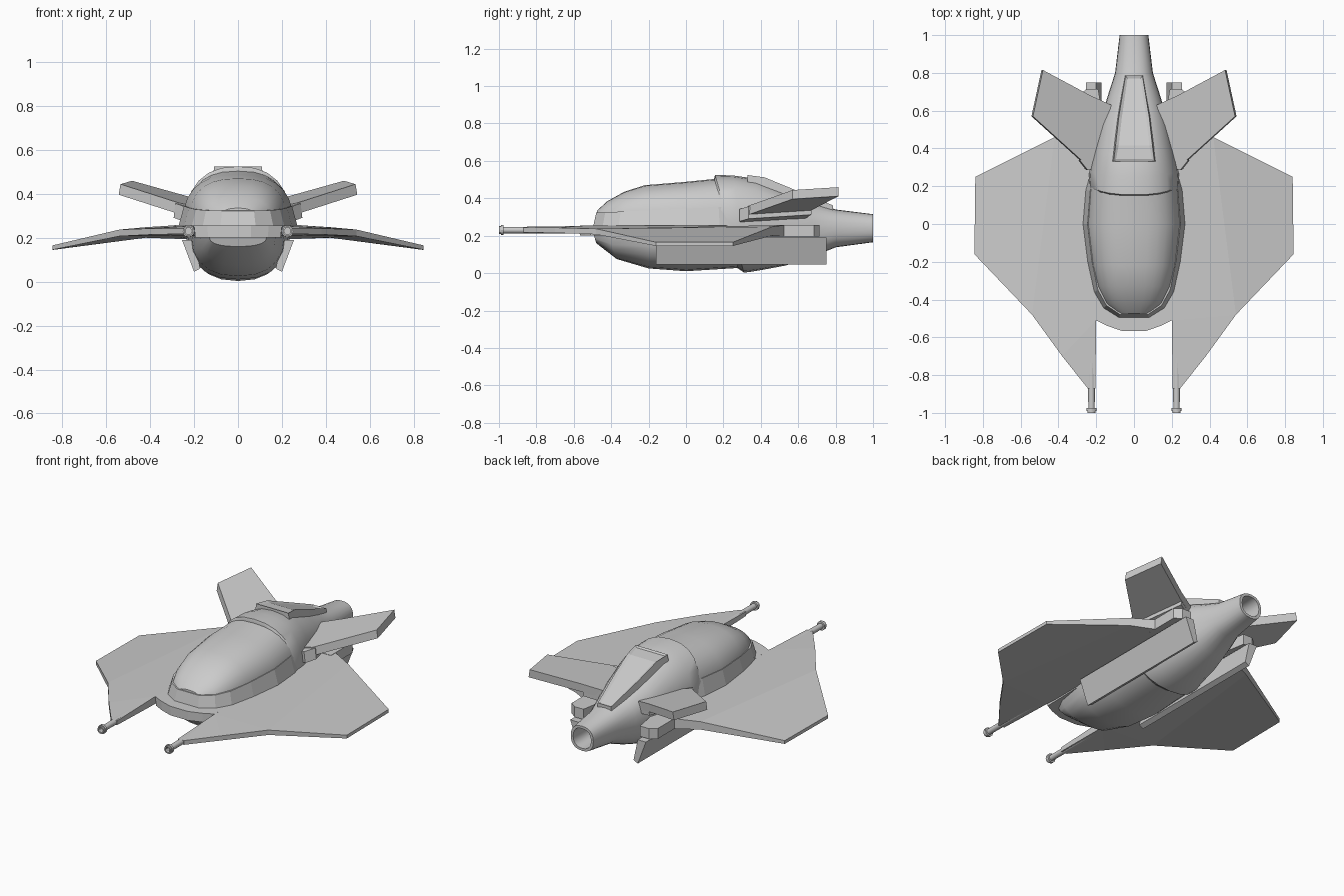
import bpy, bmesh, math

if "Cube" in bpy.data.objects:
    bpy.data.objects.remove(bpy.data.objects["Cube"])


def finish(name, bm, mirror=False, smooth=None):
    bmesh.ops.recalc_face_normals(bm, faces=bm.faces)
    me = bpy.data.meshes.new(name)
    bm.to_mesh(me)
    bm.free()
    ob = bpy.data.objects.new(name, me)
    bpy.context.collection.objects.link(ob)
    if mirror:
        ob.modifiers.new("mirror", 'MIRROR').use_mirror_merge = False
    if smooth:
        bpy.ops.object.select_all(action='DESELECT')
        ob.select_set(True)
        bpy.context.view_layer.objects.active = ob
        bpy.ops.object.shade_smooth_by_angle(angle=math.radians(smooth))
    return ob


def loft(name, sections, n=20, p=0.85, cx=0.0, mirror=False, smooth=30):
    """Sections: (y at top, y at bottom, half width, z top, z bottom, z widest)."""
    bm = bmesh.new()
    rings = []
    for yt, yb, w, zt, zb, zc in sections:
        ring = []
        for i in range(n):
            a = 2 * math.pi * i / n
            c, s = math.cos(a), math.sin(a)
            x = math.copysign(abs(c) ** p, c) * w
            sz = math.copysign(abs(s) ** p, s)
            z = zc + sz * ((zt - zc) if s > 0 else (zc - zb))
            t = (z - zb) / max(zt - zb, 1e-6)
            ring.append(bm.verts.new((cx + x, yb + (yt - yb) * t, z)))
        rings.append(ring)
    for r0, r1 in zip(rings, rings[1:]):
        for i in range(n):
            j = (i + 1) % n
            bm.faces.new((r0[i], r0[j], r1[j], r1[i]))
    bm.faces.new(rings[0])
    bm.faces.new(rings[-1])
    return finish(name, bm, mirror, smooth)


def slab(name, top, bottom, cells=None, mirror=True):
    """Plate between two matching outlines, optionally split into cells."""
    bm = bmesh.new()
    t = [bm.verts.new(v) for v in top]
    b = [bm.verts.new(v) for v in bottom]
    n = len(t)
    for cell in cells or [range(n)]:
        bm.faces.new([t[i] for i in cell])
        bm.faces.new([b[i] for i in reversed(cell)])
    for i in range(n):
        j = (i + 1) % n
        bm.faces.new((t[i], b[i], b[j], t[j]))
    return finish(name, bm, mirror)


# belly under the cockpit
loft("belly", [
    (-0.50, -0.48, 0.13, 0.23, 0.16, 0.20),
    (-0.43, -0.37, 0.17, 0.24, 0.075, 0.20),
    (-0.20, -0.20, 0.21, 0.25, 0.025, 0.21),
    (0.00, 0.00, 0.23, 0.25, 0.01, 0.21),
    (0.32, 0.32, 0.225, 0.25, 0.03, 0.21)])

# rear hull tapering to a hollow tail pipe
loft("rear_hull", [
    (0.15, 0.27, 0.235, 0.505, 0.03, 0.27),
    (0.155, 0.31, 0.24, 0.525, 0.003, 0.27),
    (0.25, 0.34, 0.235, 0.522, 0.006, 0.27),
    (0.37, 0.39, 0.215, 0.505, 0.014, 0.265),
    (0.55, 0.53, 0.18, 0.43, 0.04, 0.25),
    (0.68, 0.67, 0.14, 0.38, 0.085, 0.24),
    (0.80, 0.80, 0.10, 0.34, 0.138, 0.24),
    (1.00, 1.00, 0.076, 0.315, 0.165, 0.24),
    (1.00, 1.00, 0.06, 0.30, 0.18, 0.24),
    (0.85, 0.85, 0.055, 0.295, 0.185, 0.24)], n=24)

# canopy dome
loft("canopy", [
    (-0.475, -0.48, 0.09, 0.335, 0.25, 0.27),
    (-0.42, -0.42, 0.155, 0.385, 0.25, 0.27),
    (-0.33, -0.33, 0.195, 0.435, 0.25, 0.27),
    (-0.22, -0.22, 0.222, 0.470, 0.25, 0.27),
    (0.00, 0.00, 0.25, 0.488, 0.25, 0.27),
    (0.17, 0.24, 0.235, 0.505, 0.25, 0.27)], n=28, p=0.8)

# faceted collar around the canopy base
half = [(0.08, -0.495), (0.16, -0.445), (0.21, -0.36), (0.245, -0.2),
        (0.27, 0.0), (0.255, 0.18), (0.215, 0.32)]
outline = half + [(-x, y) for x, y in reversed(half)]
slab("canopy_collar",
     [(x * 0.91, y * 0.97, 0.345 + 0.045 * y) for x, y in outline],
     [(x, y, 0.255) for x, y in outline], mirror=False)

# nose plate between the wing roots
half = [(0.06, -0.567), (0.14, -0.54), (0.2, -0.51), (0.22, 0.4)]
outline = half + [(-x, y) for x, y in reversed(half)]
slab("nose_plate", [(x, y, 0.255) for x, y in outline],
     [(x * 0.97, y, 0.20) for x, y in outline], mirror=False)

# drooping wings: x, y, top z, bottom z
wing = [(0.20, -0.51, 0.255, 0.21), (0.205, -0.87, 0.243, 0.217),
        (0.245, -0.87, 0.243, 0.217), (0.38, -0.70, 0.243, 0.215),
        (0.54, -0.48, 0.237, 0.207), (0.845, -0.16, 0.165, 0.145),
        (0.84, 0.25, 0.165, 0.145), (0.42, 0.46, 0.248, 0.20),
        (0.28, 0.53, 0.257, 0.195), (0.15, 0.53, 0.257, 0.195)]
slab("wing", [(x, y, a) for x, y, a, b in wing], [(x, y, b) for x, y, a, b in wing],
     cells=[(0, 1, 2, 3), (0, 3, 4), (4, 5, 6, 7), (0, 4, 7, 8, 9)])

# block behind each wing root
block = [(0.15, 0.48), (0.29, 0.48), (0.29, 0.685), (0.25, 0.715), (0.19, 0.715)]
slab("wing_root_block", [(x, y, 0.258) for x, y in block],
     [(x, y, 0.195) for x, y in block])

# guns at the wing tips of the nose
loft("gun", [(y, y, r, 0.23 + r, 0.23 - r, 0.23) for y, r in
             [(-0.50, 0.02), (-0.975, 0.017), (-0.975, 0.027), (-0.99, 0.027),
              (-0.99, 0.022), (-1.0, 0.022), (-1.0, 0.015), (-0.96, 0.015)]],
     n=12, p=1.0, cx=0.225, mirror=True)

# slanted strakes below the wings
strake = [(0.255, 0.19), (0.20, 0.045), (0.172, 0.06), (0.20, 0.19)]
slab("strake", [(x, 0.75, z) for x, z in strake], [(x, -0.16, z) for x, z in strake])


# canted tail fins and their root brackets
def fin_slab(name, pts, lift, thick):
    top = [(x, y, 0.445 + 0.2206 * (x - 0.54) + 0.1107 * (y - 0.57) + lift) for x, y in pts]
    slab(name, top, [(x + 0.008, y, z - thick) for x, y, z in top])


fin_slab("tail_fin", [(0.20, 0.33), (0.27, 0.33), (0.535, 0.57), (0.482, 0.815),
                      (0.23, 0.68), (0.12, 0.63)], 0.0, 0.048)
fin_slab("fin_bracket", [(0.19, 0.30), (0.245, 0.285), (0.285, 0.335),
                         (0.215, 0.67), (0.12, 0.63)], -0.006, 0.066)

# dorsal spine with a sunken panel
bm = bmesh.new()
rows = []
for y, w, z in [(0.33, 0.108, 0.524), (0.42, 0.097, 0.512),
                (0.57, 0.08, 0.45), (0.785, 0.045, 0.362)]:
    rows.append([bm.verts.new(c) for c in ((-w * 1.1, y, z - 0.07), (-w, y, z),
                                           (w, y, z), (w * 1.1, y, z - 0.07))])
tops = []
for a, b in zip(rows, rows[1:]):
    for i in range(4):
        j = (i + 1) % 4
        f = bm.faces.new((a[i], a[j], b[j], b[i]))
        if i == 1:
            tops.append(f)
bm.faces.new(rows[0])
bm.faces.new(rows[-1])
bmesh.ops.recalc_face_normals(bm, faces=bm.faces)
bmesh.ops.inset_region(bm, faces=tops, thickness=0.016, depth=-0.008)
finish("dorsal_spine", bm)
